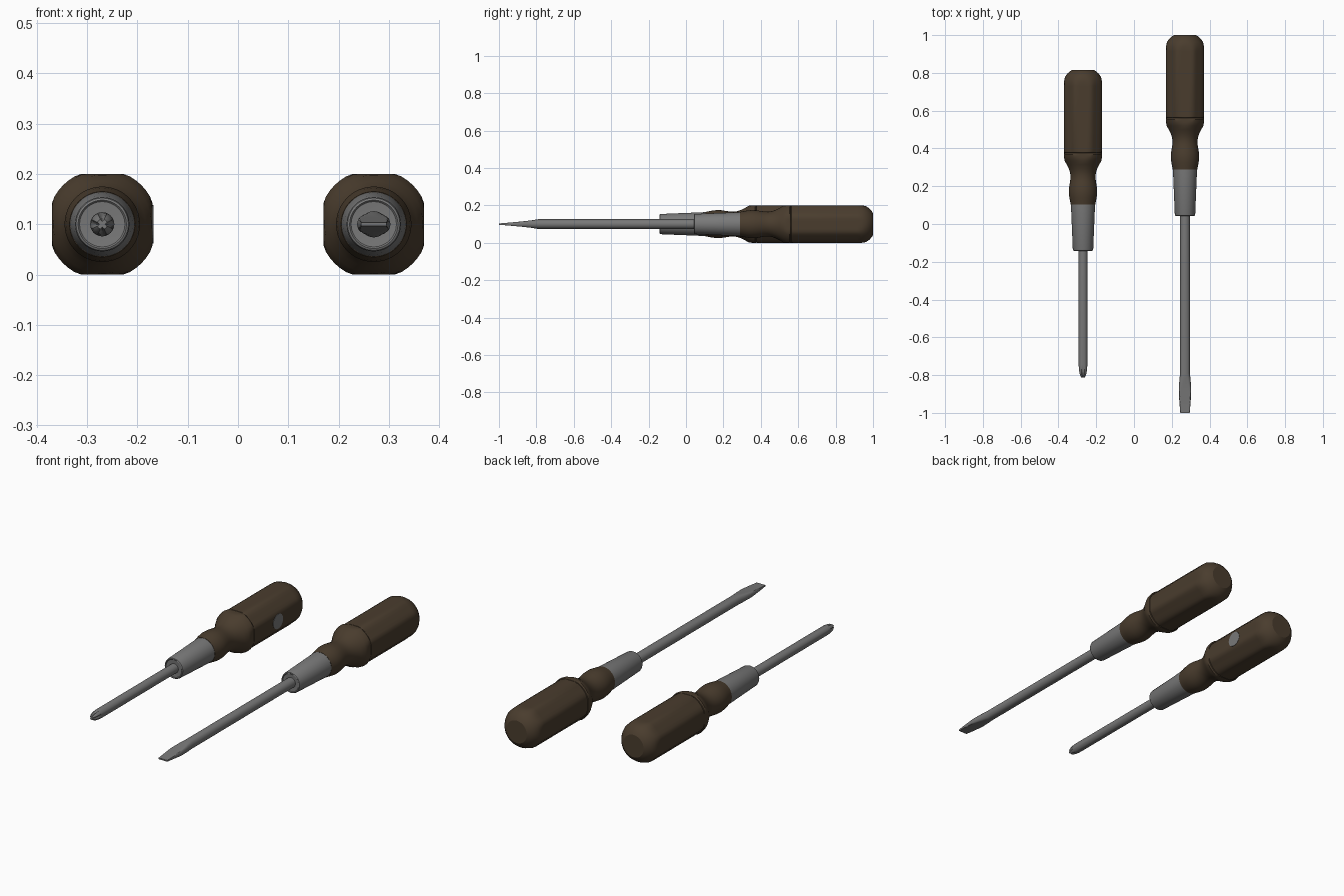
import bpy, bmesh, math
from math import sin, cos, pi

if "Cube" in bpy.data.objects:
    bpy.data.objects.remove(bpy.data.objects["Cube"])

def material(name, rgb):
    m = bpy.data.materials.new(name)
    m.diffuse_color = (*rgb, 1)
    m.use_nodes = True
    m.node_tree.nodes["Principled BSDF"].inputs["Base Color"].default_value = m.diffuse_color
    return m

BROWN = material("dark_brown_wood", (0.068, 0.046, 0.027))
STEEL = material("grey_steel", (0.19, 0.19, 0.19))
SEGS = 48
AXIS_Z = 0.1

def loft(name, rings, x, dy, mat, angle=26):
    """Skin rings along y; each ring is (y, function angle -> (x, z))."""
    bm = bmesh.new()
    loops = []
    for y, f in rings:
        pts = [f(2 * pi * i / SEGS) for i in range(SEGS)]
        loops.append([bm.verts.new((x + px, y + dy, AXIS_Z + pz)) for px, pz in pts])
    for a, b in zip(loops, loops[1:]):
        for i in range(SEGS):
            j = (i + 1) % SEGS
            bm.faces.new((a[i], a[j], b[j], b[i]))
    bm.faces.new(loops[0])
    bm.faces.new(loops[-1])
    bmesh.ops.recalc_face_normals(bm, faces=bm.faces)
    me = bpy.data.meshes.new(name)
    bm.to_mesh(me)
    bm.free()
    me.materials.append(mat)
    ob = bpy.data.objects.new(name, me)
    bpy.context.collection.objects.link(ob)
    bpy.ops.object.select_all(action='DESELECT')
    ob.select_set(True)
    bpy.context.view_layer.objects.active = ob
    bpy.ops.object.shade_smooth_by_angle(angle=math.radians(angle))
    return ob

# Cross-sections
def circle(r):
    return lambda t: (r * cos(t), r * sin(t))

def clipped(r, diag):
    """Turned circle cut by four square flats and four diagonal flats."""
    def f(t):
        side = max(abs(cos(t)), abs(sin(t)))
        corner = max(abs(cos(t + pi / 4)), abs(sin(t + pi / 4)))
        rr = min(r, 0.1 / side, diag / corner)
        return rr * cos(t), rr * sin(t)
    return f

def blade(w, r, h):
    return lambda t: (w * cos(t), max(-h, min(h, r * sin(t))))

def fluted(r, depth):
    def f(t):
        rr = r * (1 - depth * max(0, cos(4 * t)))
        return rr * cos(t), rr * sin(t)
    return f

def handle_set(prefix, x, dy):
    # Faceted grip with rounded end
    grip = [(1.0, .058), (.993, .070), (.98, .084), (.962, .096), (.94, .105),
            (.915, .109), (.572, .109), (.563, .104), (.56, .098)]
    loft(prefix + "_grip", [(y, clipped(r, .103)) for y, r in grip], x, dy, BROWN)
    # Turned collar and waisted neck
    neck = [(.563, .098), (.56, .106), (.553, .110), (.538, .107), (.52, .098), (.50, .086),
            (.48, .076), (.46, .069), (.44, .066), (.42, .067), (.40, .070),
            (.375, .074), (.35, .075), (.325, .072), (.305, .068), (.288, .065)]
    loft(prefix + "_neck", [(y, clipped(r, .2)) for y, r in neck], x, dy, BROWN)
    # Tapered steel ferrule with slightly recessed front
    ferrule = [(.292, .064), (.05, .054), (.045, .052), (.043, .048), (.046, .045), (.048, .02)]
    loft(prefix + "_ferrule", [(y, circle(r)) for y, r in ferrule], x, dy, STEEL)

# Long flat-blade screwdriver
handle_set("flat_driver", 0.27, 0)
loft("flat_driver_shaft", [(.06, circle(.026)), (-.79, circle(.026)),
     (-.83, blade(.030, .026, .0195)), (-.87, blade(.033, .026, .0150)),
     (-.90, blade(.033, .026, .0120)), (-.95, blade(.029, .026, .0075)),
     (-1.0, blade(.025, .026, .0035))], 0.27, 0, STEEL)

# Short cross-tip screwdriver
handle_set("cross_driver", -0.27, -0.185)
loft("cross_driver_shaft", [(-.12, circle(.024)), (-.745, circle(.024)),
     (-.765, fluted(.0235, .12)), (-.785, fluted(.021, .30)),
     (-.80, fluted(.017, .42)), (-.812, fluted(.010, .45))], -0.27, 0, STEEL)

# Plain oval steel plate on the side of the short handle
bpy.ops.mesh.primitive_cylinder_add(vertices=32, radius=1, depth=1,
                                    location=(-.17, .57, AXIS_Z), rotation=(0, pi / 2, 0))
plate = bpy.context.object
plate.name = "side_plate"
plate.scale = (.038, .04, .003)
plate.data.materials.append(STEEL)
